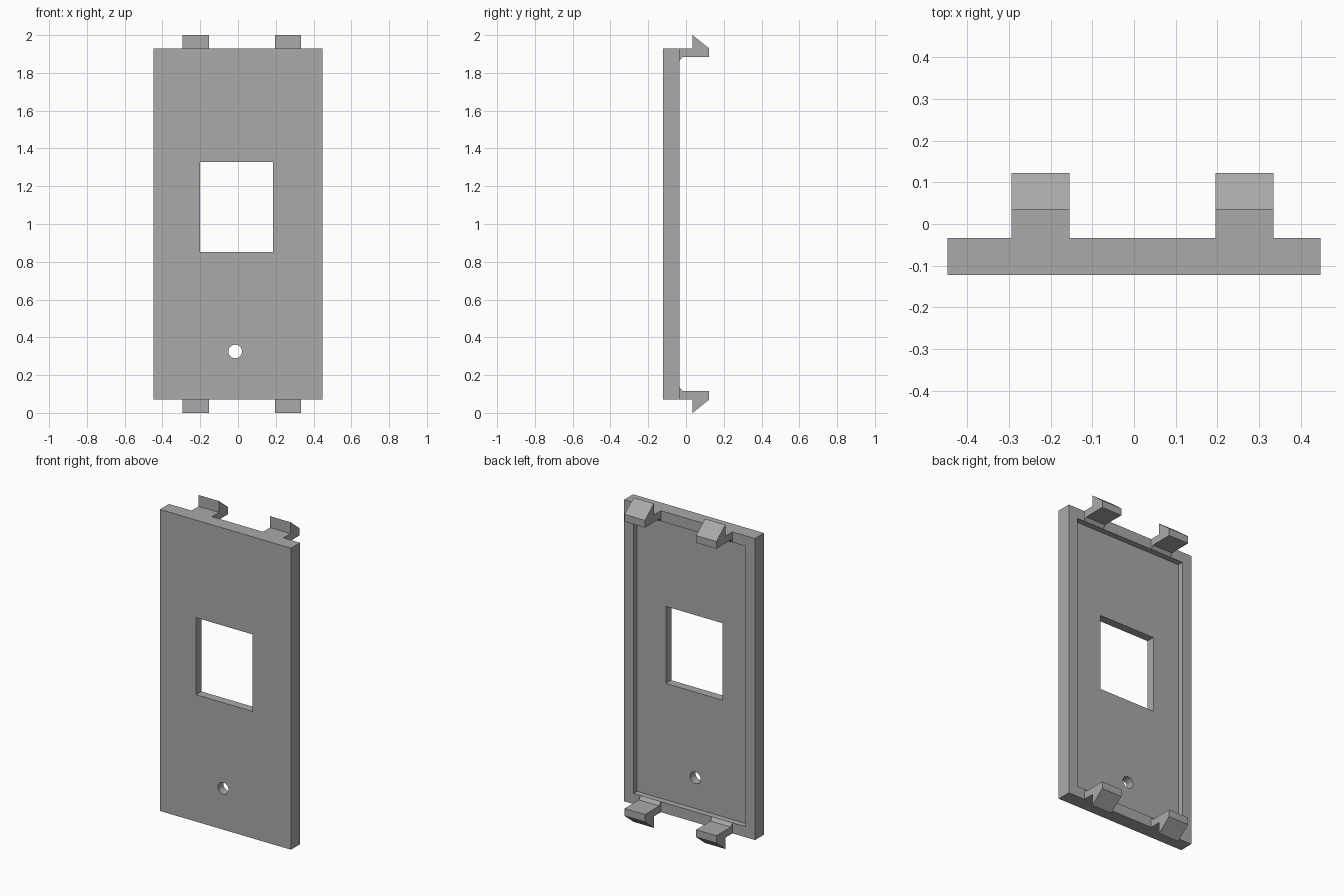
import bpy, bmesh
from mathutils import Matrix, Vector

cube = bpy.data.objects.get("Cube")
if cube:
    bpy.data.objects.remove(cube, do_unlink=True)

grey = bpy.data.materials.new("plain grey")
grey.use_nodes = True
colour = (0.4, 0.4, 0.4, 1)
grey.diffuse_color = colour
grey.node_tree.nodes["Principled BSDF"].inputs["Base Color"].default_value = colour


def make_object(name, bm):
    bmesh.ops.recalc_face_normals(bm, faces=bm.faces)
    mesh = bpy.data.meshes.new(name)
    bm.to_mesh(mesh)
    bm.free()
    mesh.materials.append(grey)
    obj = bpy.data.objects.new(name, mesh)
    bpy.context.collection.objects.link(obj)
    return obj


def box(name, low, high):
    low, high = Vector(low), Vector(high)
    bm = bmesh.new()
    bmesh.ops.create_cube(bm, size=1, matrix=Matrix.Translation((low + high) / 2)
                          @ Matrix.Diagonal((*(high - low), 1)))
    return make_object(name, bm)


def cut(target, cutter):
    mod = target.modifiers.new(cutter.name, 'BOOLEAN')
    mod.operation = 'DIFFERENCE'
    mod.solver = 'EXACT'
    mod.object = cutter
    bpy.context.view_layer.objects.active = target
    bpy.ops.object.modifier_apply(modifier=mod.name)
    bpy.data.objects.remove(cutter, do_unlink=True)


# Panel dimensions
half_width, front, back = 0.447, -0.122, -0.034
bottom, top, rim = 0.07, 1.93, 0.065
floor = -0.07

# Face plate with a shallow recess in the back
panel = box("face_plate", (-half_width, front, bottom), (half_width, back, top))
cut(panel, box("recess", (rim - half_width, floor, bottom + rim),
               (half_width - rim, 0.1, top - rim)))

# Rectangular window
cut(panel, box("window", (-0.2, -0.3, 0.853), (0.186, 0.3, 1.328)))

# Small round hole
bm = bmesh.new()
bmesh.ops.create_cone(bm, cap_ends=True, segments=32, radius1=0.036, radius2=0.036,
                      depth=0.6, matrix=Matrix.Translation((-0.015, 0, 0.325))
                      @ Matrix.Rotation(1.5707963, 4, 'X'))
cut(panel, make_object("hole", bm))


# Snap hooks: an arm with a small gusset and a sloped barb, mirrored top to bottom
hook_profile = [(back, top), (0.035, top), (0.035, 2.0), (0.122, top),
                (0.122, 1.885), (-0.018, 1.885), (back, top - rim)]


def hook(name, x, upper):
    bm = bmesh.new()
    verts = [bm.verts.new((x, y, z if upper else 2 - z)) for y, z in hook_profile]
    face = bm.faces.new(verts)
    side = bmesh.ops.extrude_face_region(bm, geom=[face])["geom"]
    bmesh.ops.translate(bm, vec=(0.139, 0, 0),
                        verts=[v for v in side if isinstance(v, bmesh.types.BMVert)])
    return make_object(name, bm)


for side, x in (("right", -0.293), ("left", 0.195)):
    hook("upper_hook_" + side, x, True)
    hook("lower_hook_" + side, x, False)

# Smooth only the wall of the round hole
bpy.ops.object.select_all(action='DESELECT')
panel.select_set(True)
bpy.context.view_layer.objects.active = panel
bpy.ops.object.shade_smooth_by_angle(angle=0.52)
